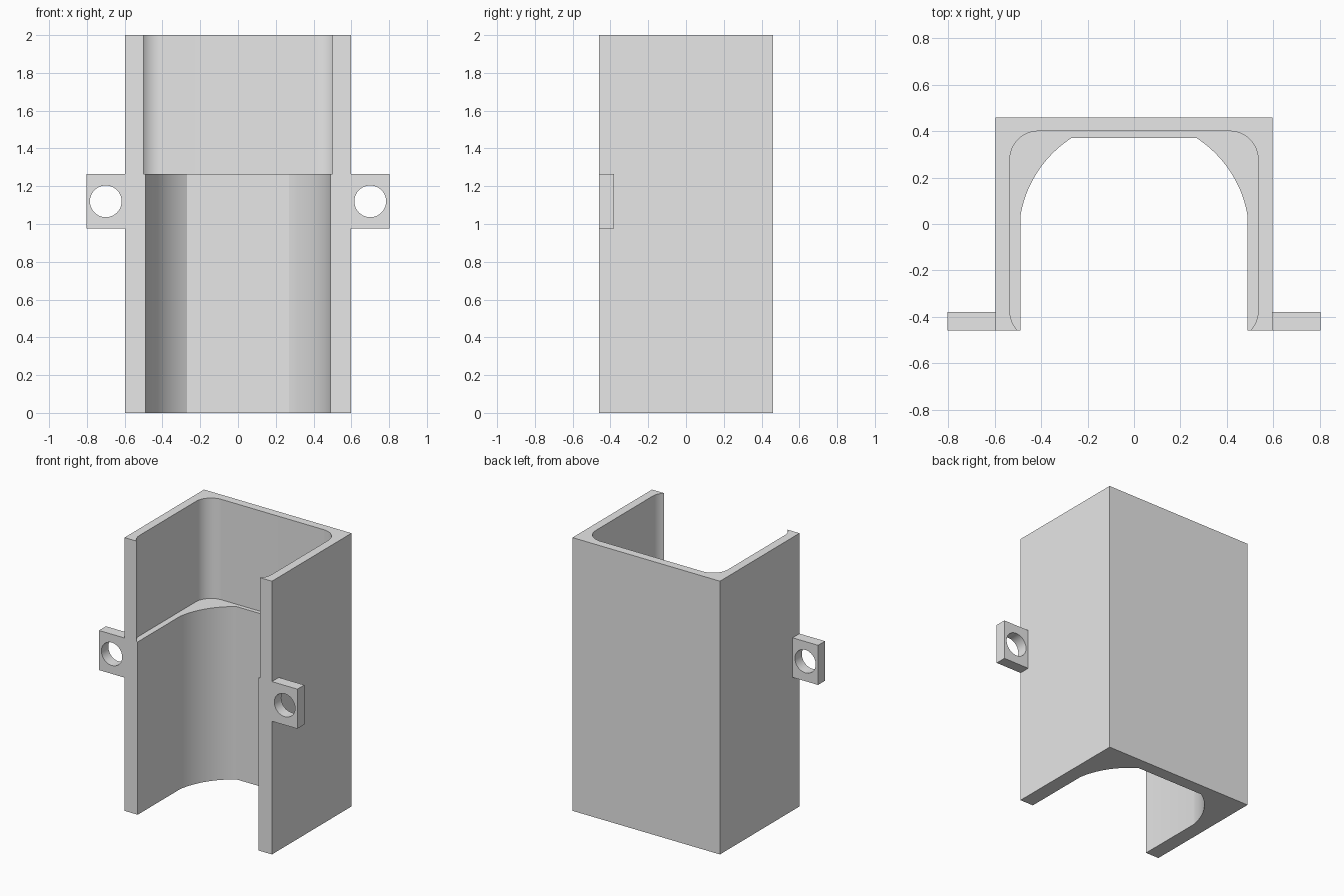
import bpy
import bmesh
from math import sin, cos, radians, atan2
from mathutils import Matrix

cube = bpy.data.objects.get("Cube")
if cube:
    bpy.data.objects.remove(cube, do_unlink=True)

HALF_W, HALF_D, HEIGHT = 0.597, 0.46, 2.0
LEDGE = 1.265       # height where the cavity widens
FRONT = -0.7        # cutters run out past the open front

grey = bpy.data.materials.new("plain_grey")
grey.use_nodes = True
grey.diffuse_color = (0.8, 0.8, 0.8, 1)
grey.node_tree.nodes["Principled BSDF"].inputs["Base Color"].default_value = (0.8, 0.8, 0.8, 1)


def make_object(name, bm):
    bmesh.ops.recalc_face_normals(bm, faces=bm.faces[:])
    mesh = bpy.data.meshes.new(name)
    bm.to_mesh(mesh)
    bm.free()
    mesh.materials.append(grey)
    obj = bpy.data.objects.new(name, mesh)
    bpy.context.collection.objects.link(obj)
    return obj


def prism(name, outline, z0, z1):
    """Extrude a closed xy outline from z0 to z1."""
    bm = bmesh.new()
    face = bm.faces.new([bm.verts.new((x, y, z0)) for x, y in outline])
    top = bmesh.ops.extrude_face_region(bm, geom=[face])["geom"]
    bmesh.ops.translate(bm, vec=(0, 0, z1 - z0),
                        verts=[v for v in top if isinstance(v, bmesh.types.BMVert)])
    return make_object(name, bm)


def box(name, x0, x1, y0, y1, z0, z1):
    return prism(name, [(x0, y0), (x1, y0), (x1, y1), (x0, y1)], z0, z1)


def arc(cx, cy, r, a0, a1, steps):
    angles = [a0 + (a1 - a0) * i / steps for i in range(steps + 1)]
    return [(cx + r * cos(a), cy + r * sin(a)) for a in angles]


def mirrored(half):
    return half + [(-x, y) for x, y in reversed(half)]


def combine(target, tool, operation):
    """Apply a boolean and discard the tool."""
    tool.hide_render = True
    mod = target.modifiers.new(operation, "BOOLEAN")
    mod.operation, mod.solver, mod.object = operation, "EXACT", tool
    bpy.context.view_layer.objects.active = target
    bpy.ops.object.modifier_apply(modifier=mod.name)
    bpy.data.objects.remove(tool, do_unlink=True)


# Outer housing block
housing = box("channel_housing", -HALF_W, HALF_W, -HALF_D, HALF_D, 0, HEIGHT)

# Side mounting tabs, joined to the front edges
for side in (-1, 1):
    x0, x1 = sorted((side * 0.56, side * 0.803))
    tab = box("mounting_tab", x0, x1, -HALF_D, -0.38, 0.975, LEDGE)
    combine(housing, tab, "UNION")

# Lower cavity: round bore with a flat back and straight sides
bore_r, bore_y = 0.496, -0.046
start = atan2(0.03 - bore_y, 0.49)
end = atan2(0.37 - bore_y, 0.27)
lower = [(0.49, FRONT)] + arc(0, bore_y, bore_r, start, end, 20)
combine(housing, prism("lower_cutter", mirrored(lower), -0.2, LEDGE + 0.1), "DIFFERENCE")

# Upper cavity: wider pocket with rounded back corners and small front lips
r = 0.122
cx = 0.535 - r
lip = arc(cx, -0.375, r, radians(-44.2), 0, 8)
upper = [(lip[0][0], FRONT)] + lip + arc(cx, 0.40 - r, r, 0, radians(90), 16)
combine(housing, prism("upper_cutter", mirrored(upper), LEDGE, HEIGHT + 0.2), "DIFFERENCE")

# Round screw holes through the tabs
for side in (-1, 1):
    bm = bmesh.new()
    place = Matrix.Translation((side * 0.70, -0.42, 1.12)) @ Matrix.Rotation(radians(90), 4, "X")
    bmesh.ops.create_cone(bm, cap_ends=True, segments=48, radius1=0.084, radius2=0.084,
                          depth=0.3, matrix=place)
    combine(housing, make_object("hole_cutter", bm), "DIFFERENCE")

# Smooth the curved walls, keep the corners sharp
bpy.ops.object.select_all(action="DESELECT")
housing.select_set(True)
bpy.context.view_layer.objects.active = housing
bpy.ops.object.shade_smooth_by_angle(angle=radians(20))
